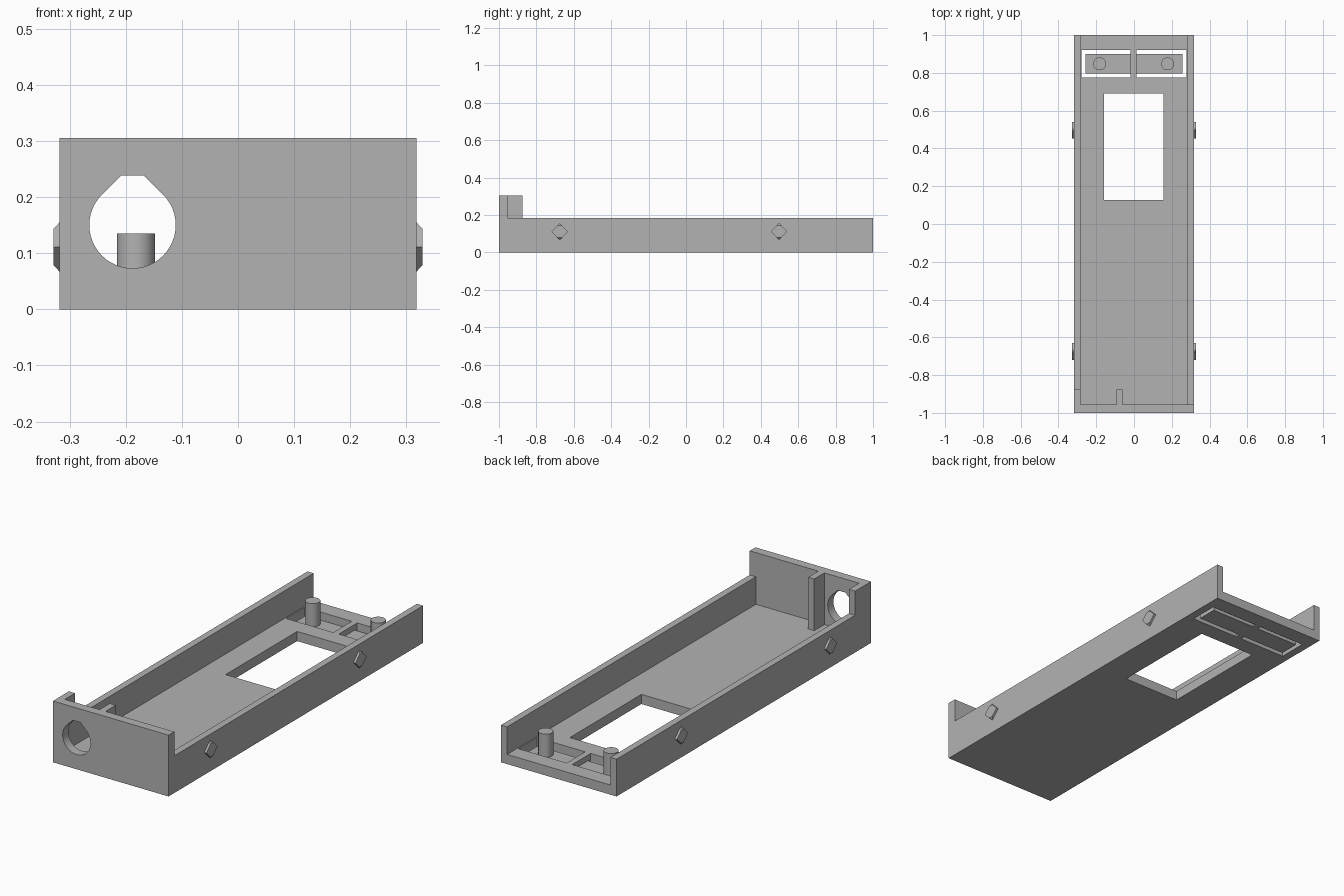
import bpy, bmesh, math
from mathutils import Vector

if "Cube" in bpy.data.objects:
    bpy.data.objects.remove(bpy.data.objects["Cube"], do_unlink=True)

grey = bpy.data.materials.new("plain grey")
grey.use_nodes = True
COLOUR = (0.45, 0.45, 0.45, 1)
grey.diffuse_color = COLOUR
grey.node_tree.nodes["Principled BSDF"].inputs["Base Color"].default_value = COLOUR

W, WALL, FLOOR, SIDE_H = 0.318, 0.034, 0.048, 0.185
FRONT_H, FRONT_IN, GUIDE_END = 0.305, -0.955, -0.875


def finish(name, bm):
    bmesh.ops.recalc_face_normals(bm, faces=bm.faces)
    mesh = bpy.data.meshes.new(name)
    bm.to_mesh(mesh)
    bm.free()
    mesh.materials.append(grey)
    obj = bpy.data.objects.new(name, mesh)
    bpy.context.collection.objects.link(obj)
    return obj


def prism(name, outline, y0, y1):
    """Extrude an x-z outline along y."""
    bm = bmesh.new()
    face = bm.faces.new([bm.verts.new((x, y0, z)) for x, z in outline])
    new = bmesh.ops.extrude_face_region(bm, geom=[face])["geom"]
    moved = [v for v in new if isinstance(v, bmesh.types.BMVert)]
    bmesh.ops.translate(bm, verts=moved, vec=(0, y1 - y0, 0))
    return finish(name, bm)


def box(name, x0, x1, y0, y1, z0, z1):
    return prism(name, [(x0, z0), (x1, z0), (x1, z1), (x0, z1)], y0, y1)


def cut(target, cutter):
    cutter.hide_render = True
    cutter.hide_set(True)
    mod = target.modifiers.new(cutter.name, "BOOLEAN")
    mod.operation = "DIFFERENCE"
    mod.solver = "EXACT"
    mod.object = cutter


# U-shaped tray, open at the back
inner = W - WALL
tray = prism("tray", [(-W, 0), (W, 0), (W, SIDE_H), (inner, SIDE_H),
                      (inner, FLOOR), (-inner, FLOOR), (-inner, SIDE_H),
                      (-W, SIDE_H)], FRONT_IN, 1)
cut(tray, box("window_cutter", -0.158, 0.156, 0.128, 0.69, -0.1, 0.1))

# Two flexible button pads hanging from a central bar
for name, side, centre in (("right", -1, -0.182), ("left", 1, 0.178)):
    bar = -0.018 if side < 0 else 0.012
    x0, x1 = sorted((bar, side * 0.278))
    cut(tray, box(name + "_slot_cutter", x0, x1, 0.775, 0.92, -0.1, 0.1))
    x0, x1 = sorted((bar, side * 0.257))
    box(name + "_button_pad", x0, x1, 0.798, 0.9, 0, 0.02)
    bpy.ops.mesh.primitive_cylinder_add(vertices=32, radius=0.034, depth=0.12,
                                        location=(centre, 0.848, 0.075))
    post = bpy.context.object
    post.name = name + "_button_post"
    post.data.materials.append(grey)
    bpy.ops.object.shade_smooth_by_angle(angle=math.radians(30))

# Taller front wall with a flat-topped teardrop hole
front = box("front_wall", -W, W, -1, FRONT_IN, 0, FRONT_H)
cx, cz, r, top = -0.188, 0.15, 0.077, 0.088
half = r * math.sqrt(2) - top
angles = [math.radians(135 + 270 * i / 36) for i in range(37)]
hole = [(cx + r * math.cos(a), cz + r * math.sin(a)) for a in angles]
hole += [(cx + half, cz + top), (cx - half, cz + top)]
cut(front, prism("teardrop_cutter", hole, -1.1, -0.9))

# Guides either side of the hole
box("corner_guide", -W, -inner, FRONT_IN, GUIDE_END, SIDE_H, FRONT_H)
box("inner_guide", -0.093, -0.06, FRONT_IN, GUIDE_END, FLOOR, FRONT_H)

# Diamond snap clips with sloped top and bottom tips
for side, label in ((-1, "right"), (1, "left")):
    for y, place in ((-0.675, "front"), (0.497, "back")):
        bm = bmesh.new()
        d, t = 0.044, 0.032
        base = [(d, 0), (-d, 0), (0, d), (0, -d)]
        outer = [(d, 0), (-d, 0)] + [(a * (d - t), b * t) for a in (-1, 1) for b in (-1, 1)]
        for x, ring in ((W - 0.005, base), (W, base), (W + 0.011, outer)):
            for dy, dz in ring:
                bm.verts.new(Vector((side * x, y + dy, 0.111 + dz)))
        hull = bmesh.ops.convex_hull(bm, input=bm.verts)
        loose = [v for v in bm.verts if not v.link_faces]
        bmesh.ops.delete(bm, geom=loose, context="VERTS")
        bmesh.ops.dissolve_limit(bm, angle_limit=0.01, verts=bm.verts, edges=bm.edges)
        finish(f"{label}_{place}_clip", bm)
